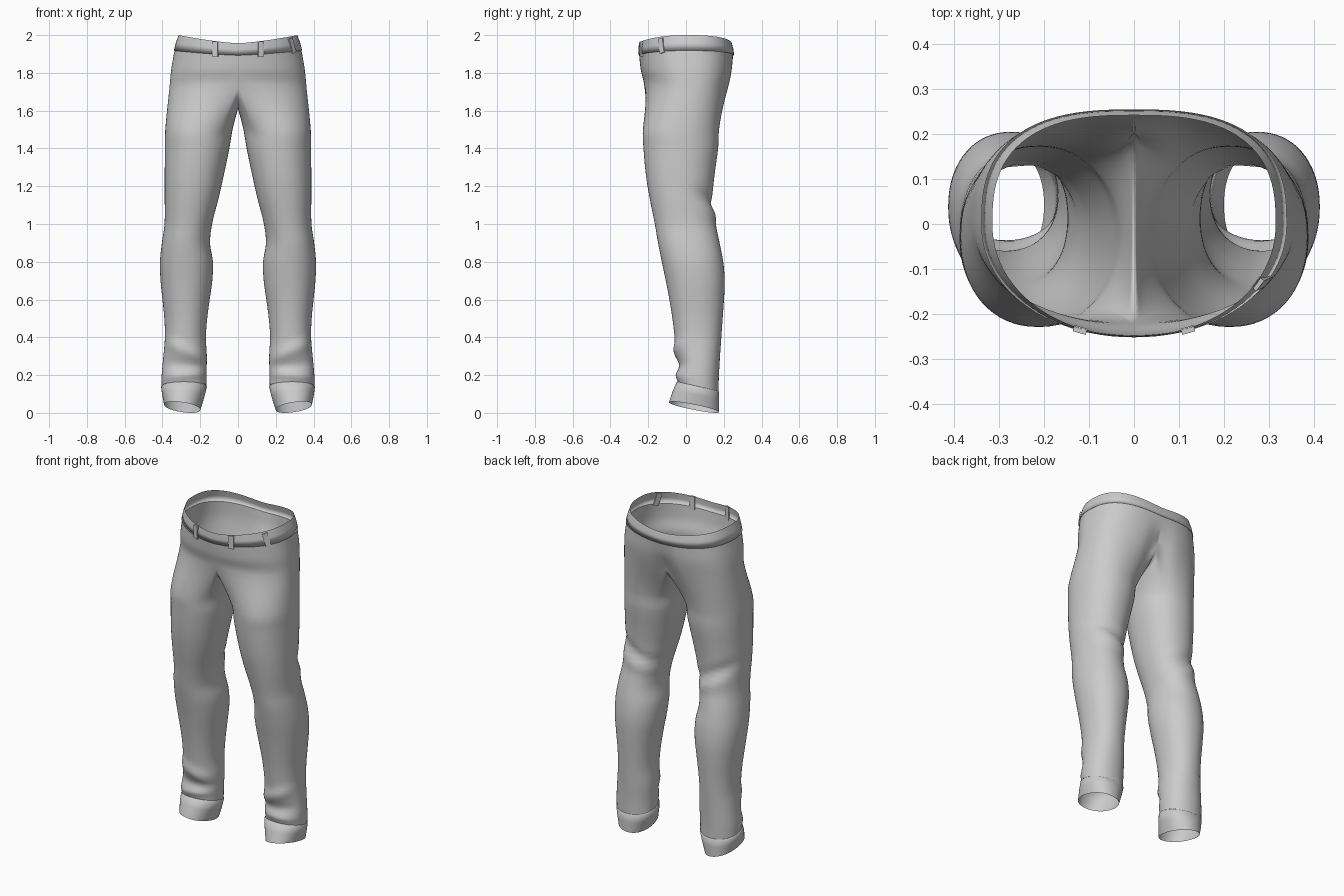
import bpy, bmesh, math
from mathutils import Vector

if "Cube" in bpy.data.objects:
    bpy.data.objects.remove(bpy.data.objects["Cube"])

N, K, SUB = 64, 9, 5          # columns round a leg, columns on half the crotch seam, rows per span


def spow(v, p):
    return math.copysign(abs(v) ** p, v)


def leg_ring(z, x0, x1, yf, yb, tilt=0.0, lean=0.0, p=0.93):
    """Closed section of the right-hand leg, starting on the inside and running via the front."""
    pts = []
    for i in range(N):
        a = 2 * math.pi * i / N
        u, v = -spow(math.cos(a), p), -spow(math.sin(a), p)
        pts.append(Vector(((x0 + x1) / 2 + u * (x1 - x0) / 2,
                           (yf + yb) / 2 + v * (yb - yf) / 2,
                           z - tilt * v + lean * u)))
    return pts


def hip_ring(z, w, yf, yb, rise=0.0, cleft=0.0):
    """Half section from centre front to centre back, rising towards the side."""
    pts, n = [], N - 2 * K
    for j in range(n + 1):
        a = -math.pi / 2 + math.pi * j / n
        c, s = max(0, math.cos(a)), math.sin(a)
        if s < 0:
            x, y = w * c ** 0.97, yf * (-s) ** 0.97
        else:
            x, y = w * c ** 0.75, yb * s ** 0.75
            y -= cleft * math.exp(-(x / 0.07) ** 2)
        if j in (0, n):
            x = 0
        pts.append(Vector((x, y, z + rise * (x / w) ** 1.4)))
    return pts


def smooth_column(keys, ts):
    """Hermite curve through one column of section points."""
    n, out = len(keys), [keys[0]]
    tan = []
    for i in range(n):
        a, b = max(i - 1, 0), min(i + 1, n - 1)
        tan.append((keys[b] - keys[a]) / (ts[b] - ts[a]))
    for i in range(n - 1):
        d = ts[i + 1] - ts[i]
        for s in range(1, SUB + 1):
            t = s / SUB
            out.append(keys[i] * (2 * t**3 - 3 * t**2 + 1) + tan[i] * d * (t**3 - 2 * t**2 + t)
                       + keys[i + 1] * (3 * t**2 - 2 * t**3) + tan[i + 1] * d * (t**3 - t**2))
    return out


def build(name, columns, closed):
    """Skin neighbouring columns (they may differ in height) and mirror the result."""
    bm = bmesh.new()
    cols = [[bm.verts.new(p) for p in c] for c in columns]
    for i in range(len(cols) - (0 if closed else 1)):
        a, b = cols[i], cols[(i + 1) % len(cols)]
        for r in range(min(len(a), len(b)) - 1):
            bm.faces.new((a[r], b[r], b[r + 1], a[r + 1]))
    bmesh.ops.recalc_face_normals(bm, faces=bm.faces)
    me = bpy.data.meshes.new(name)
    bm.to_mesh(me)
    bm.free()
    me.shade_smooth()
    ob = bpy.data.objects.new(name, me)
    bpy.context.collection.objects.link(ob)
    m = ob.modifiers.new("Mirror", 'MIRROR')
    m.merge_threshold = 0.0005
    return ob


def fold(p):
    """Soft cloth creases at the shin and behind the knee."""
    x, y, z = p
    front = min(1, max(0, (0.06 - y) / 0.1))
    back = min(1, max(0, (y + 0.02) / 0.12))
    g = lambda c, slope, s: math.exp(-((z - c - slope * (x - 0.28)) / s) ** 2)
    dy = front * (-0.014 * g(0.33, 0.35, 0.035) + 0.012 * g(0.25, 0.1, 0.03) - 0.01 * g(0.2, -0.1, 0.025))
    dy += back * (-0.014 * g(1.12, 0.5, 0.035) + 0.008 * g(1.05, 0.3, 0.035))
    return Vector((x, y + dy, z)) if z < 1.35 else p


# legs: z, inner x, outer x, front y, back y
leg_spec = [(0.3, 0.165, 0.395, -0.05, 0.18), (0.4, 0.17, 0.387, -0.06, 0.187),
            (0.5, 0.163, 0.39, -0.072, 0.194), (0.6, 0.15, 0.40, -0.088, 0.201),
            (0.7, 0.136, 0.41, -0.107, 0.205), (0.8, 0.133, 0.413, -0.128, 0.197),
            (0.9, 0.148, 0.403, -0.148, 0.178), (1.0, 0.137, 0.389, -0.165, 0.157),
            (1.14, 0.102, 0.388, -0.193, 0.141), (1.25, 0.077, 0.388, -0.211, 0.15),
            (1.4, 0.046, 0.387, -0.225, 0.17), (1.5, 0.029, 0.385, -0.228, 0.175)]
rings = [leg_ring(0.14, 0.168, 0.404, -0.043, 0.172, 0.025),
         leg_ring(0.2, 0.167, 0.404, -0.046, 0.174, 0.01)]
rings += [leg_ring(*s) for s in leg_spec]
ts = [0.14, 0.2] + [s[0] for s in leg_spec]

# crotch ring: inner columns follow the seam on x = 0, the others start the hips
hips = hip_ring(1.74, 0.363, -0.222, 0.232, -0.02, 0.03)
crotch = [None] * N
for i in range(-K, K + 1):
    a = i / K * math.pi / 2
    crotch[i % N] = Vector((0, -0.01 - 0.212 * math.sin(a), 1.61 + 0.13 * (1 - math.cos(a))))
for j, p in enumerate(hips):
    crotch[K + j] = p
rings.append(crotch)
ts.append(1.72)

# seat and hips up to the waistband seam
seam = (1.895, 0.336, -0.248, 0.251, 0.025)
hip_rings = [hip_ring(1.82, 0.353, -0.24, 0.247, 0.0, 0.012), hip_ring(*seam)]
columns = []
for i in range(N):
    keys, t = [r[i] for r in rings], list(ts)
    if K <= i <= N - K:
        keys += [h[i - K] for h in hip_rings]
        t += [1.82, 1.9]
    columns.append([fold(p) for p in smooth_column(keys, t)])
build("trouser_legs_and_seat", columns, True)

# waistband, standing slightly proud of the seat
band = [hip_ring(*seam), hip_ring(1.893, 0.34, -0.252, 0.255, 0.025),
        hip_ring(1.925, 0.329, -0.252, 0.251, 0.034), hip_ring(1.957, 0.315, -0.249, 0.242, 0.043)]
build("waistband", [list(c) for c in zip(*band)], False)

# turned cuffs with slanted hems
cuff = [leg_ring(0.14, 0.169, 0.403, -0.044, 0.172, 0.025),
        leg_ring(0.137, 0.165, 0.407, -0.05, 0.175, 0.025),
        leg_ring(0.09, 0.178, 0.402, -0.07, 0.176, 0.025, 0.006),
        leg_ring(0.03, 0.2, 0.391, -0.09, 0.175, 0.026, 0.014)]
build("cuffs", [list(c) for c in zip(*cuff)], True)

# three belt loops on the front of the band
for n, x in enumerate((-0.12, 0.12, 0.285)):
    y = -0.253 * math.sqrt(1 - (x / 0.331) ** 2)
    out = math.atan2(x / 0.331 ** 2, -y / 0.253 ** 2)
    bpy.ops.mesh.primitive_cube_add(size=1, location=(x, y, 1.918 + 0.03 * (abs(x) / 0.32) ** 1.4))
    ob = bpy.context.object
    ob.name = f"belt_loop_{n + 1}"
    ob.scale = (0.03, 0.014, 0.08)
    ob.rotation_euler = (-0.12 if n == 2 else 0, -0.25 if n == 2 else 0, out)
    b = ob.modifiers.new("Bevel", 'BEVEL')
    b.width = 0.003
